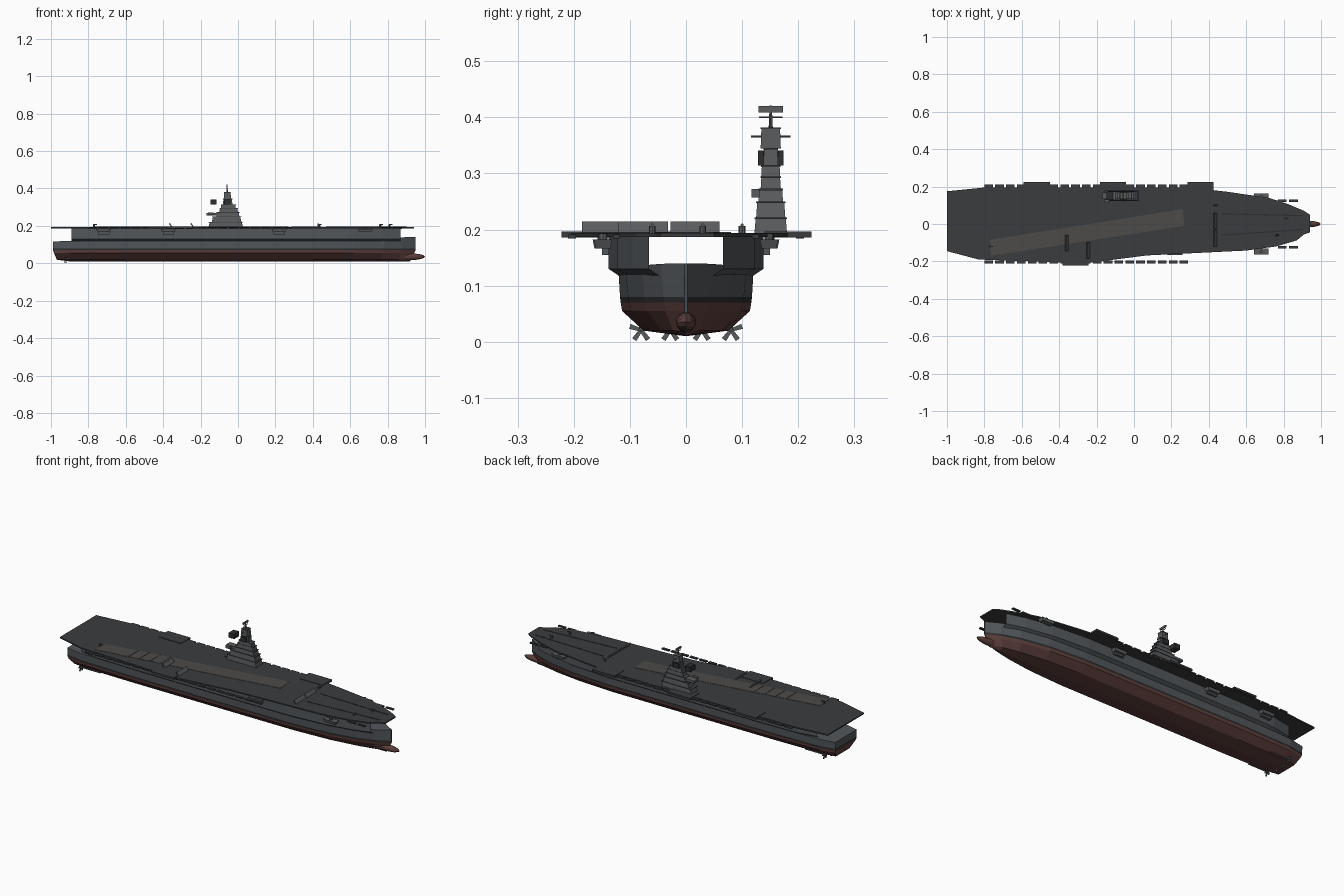
import bpy, bmesh, math
from mathutils import Matrix

if "Cube" in bpy.data.objects:
    bpy.data.objects.remove(bpy.data.objects["Cube"])


def mat(name, c):
    m = bpy.data.materials.new(name)
    m.diffuse_color = (*c, 1)
    m.use_nodes = True
    m.node_tree.nodes["Principled BSDF"].inputs["Base Color"].default_value = m.diffuse_color
    return m


HULL = mat("hull_grey", (0.085, 0.095, 0.105))
DECK = mat("deck_dark", (0.042, 0.045, 0.048))
BOOT = mat("waterline_black", (0.025, 0.026, 0.028))
RED = mat("bottom_red", (0.11, 0.05, 0.045))
STRIP = mat("runway_brown", (0.075, 0.07, 0.065))
STEEL = mat("tower_grey", (0.1, 0.105, 0.11))


def finish(name, bm, *mats):
    bmesh.ops.recalc_face_normals(bm, faces=bm.faces)
    me = bpy.data.meshes.new(name)
    bm.to_mesh(me)
    bm.free()
    ob = bpy.data.objects.new(name, me)
    for m in mats:
        me.materials.append(m)
    bpy.context.collection.objects.link(ob)
    return ob


def box(name, x, y, z, m, top=(1, 1), rot=None):
    """Box from (min, max) ranges; top scales the upper face, rot turns about its centre."""
    bm = bmesh.new()
    bmesh.ops.create_cube(bm, size=1)
    for v in bm.verts:
        if v.co.z > 0:
            v.co.x *= top[0]
            v.co.y *= top[1]
        v.co.x *= x[1] - x[0]
        v.co.y *= y[1] - y[0]
        v.co.z *= z[1] - z[0]
    M = Matrix.Translation((sum(x) / 2, sum(y) / 2, sum(z) / 2))
    bm.transform(M @ rot if rot else M)
    return finish(name, bm, m)


def slab(name, pts, z0, z1, m):
    bm = bmesh.new()
    f = bm.faces.new([bm.verts.new((x, y, z0)) for x, y in pts])
    r = bmesh.ops.extrude_face_region(bm, geom=[f])
    for v in r["geom"]:
        if isinstance(v, bmesh.types.BMVert):
            v.co.z = z1
    return finish(name, bm, m)


def rod(name, p, r, depth, m, axis="Z", seg=8, r2=None):
    bm = bmesh.new()
    bmesh.ops.create_cone(bm, cap_ends=True, segments=seg, radius1=r,
                          radius2=r if r2 is None else r2, depth=depth)
    R = {"Z": Matrix(), "X": Matrix.Rotation(math.pi / 2, 4, "Y"),
         "Y": Matrix.Rotation(math.pi / 2, 4, "X")}[axis]
    bm.transform(Matrix.Translation(p) @ R)
    return finish(name, bm, m)


# Main hull: lofted stations, coloured by level
stations = [(-0.99, .095, .117), (-0.9, .113, .119), (-0.6, .12, .12), (0.4, .12, .124),
            (0.62, .108, .13), (0.78, .08, .136), (0.88, .045, .139), (0.95, .003, .14)]
levels = [(.010, .0), (.020, .63), (.055, .95), (.070, .97), (.080, .98), (None, 1.0)]
bm = bmesh.new()
rings = []
for i, (x, b, top) in enumerate(stations):
    fine = max(0, (x - 0.5) / 0.45)
    half = []
    for z, k in levels:
        z = top if z is None else z
        w = b * k * (1 - 0.25 * fine * (top - z) / top)
        dx = -0.03 * fine * max(0, .07 - z) / .06
        if i == 0:
            dx = 0.025 * max(0, .07 - z) / .06
            z = max(z, .018)
        half.append((x + dx, w, z))
    pts = half[::-1] + [(a, -y, c) for a, y, c in half[1:]]
    rings.append([bm.verts.new(p) for p in pts])
n = len(rings[0])
for a, b in zip(rings, rings[1:]):
    for j in range(n):
        k = (j + 1) % n
        f = bm.faces.new((a[j], a[k], b[k], b[j]))
        lvl = 4 - j if j < 5 else j - 5
        f.material_index = 0 if j == n - 1 or lvl == 4 else 1 if lvl == 3 else 2
# Transom, one panel per colour band
r = rings[0]
for j in range(4):
    f = bm.faces.new((r[j], r[j + 1], r[n - 2 - j], r[n - 1 - j]))
    f.material_index = (0, 1, 2, 2)[j]
bm.faces.new((r[4], r[5], r[6])).material_index = 2
bm.faces.new(rings[-1])
finish("main_hull", bm, HULL, BOOT, RED)

# Bow bulb
bm = bmesh.new()
bmesh.ops.create_uvsphere(bm, u_segments=12, v_segments=8, radius=1)
bm.transform(Matrix.Translation((.92, 0, .035)) @ Matrix.Diagonal((.08, .018, .018, 1)))
finish("bow_bulb", bm, RED)

# Upper side galleries, open at both ends
for s, side in ((1, "left"), (-1, "right")):
    bm = bmesh.new()
    prev = None
    for x, b in ((-.89, .112), (-.78, .132), (-.5, .138), (.4, .138), (.62, .122), (.77, .095), (.87, .066)):
        cur = [bm.verts.new((x, s * y, z)) for y, z in ((b - .018, .118), (b, .13), (b, .187))]
        if prev:
            for j in range(2):
                bm.faces.new((prev[j], cur[j], cur[j + 1], prev[j + 1]))
        prev = cur
    finish("gallery_" + side, bm, HULL)

# Flight deck
slab("flight_deck", [(-1, -.145), (-.83, -.19), (-.4, -.205), (-.22, -.205), (.07, -.168), (.6, -.142),
                     (.76, -.12), (.87, -.088), (.91, -.055), (.94, -.045), (.94, .05), (.91, .07),
                     (.82, .108), (.72, .14), (.5, .172), (.3, .195), (-.8, .195), (-1, .175)],
     .187, .194, DECK)
slab("angled_runway", [(-.77, -.085), (.26, .08), (.27, -.01), (-.765, -.17)], .194, .1955, STRIP)
for y0, y1 in ((.055, .045), (-.06, -.03)):
    slab("catapult_track", [(.47, y0 - .003), (.9, y1 - .003), (.9, y1 + .003), (.47, y0 + .003)],
         .194, .1955, BOOT)
for i in range(4):
    x, y = -.58 + i * .06, -.097 + i * .01
    box("arrestor_wire", (x - .002, x + .002), (y - .045, y + .045), (.1955, .197), STRIP)

# Elevators
for x, y in ((-.52, .182), (-.113, .182), (.355, .182), (-.312, -.18)):
    box("elevator", (x - .07, x + .07), (y - .042, y + .042), (.186, .1965), DECK)

# Blast deflectors, leaning back
tilt = Matrix.Rotation(math.radians(-35), 4, "Y")
for x, y0, y1 in ((.435, -.12, -.032), (.435, -.028, .06), (-.36, -.145, -.06), (-.245, -.185, -.1)):
    box("blast_deflector", (x - .003, x + .003), (y0, y1), (.191, .215), STEEL, rot=tilt)

# Edge walkways
for s in (1, -1):
    for i in range(19):
        x = -.8 + i * .058
        if s > 0 and x > .26:
            continue
        box("edge_walkway", (x, x + .046), (s * .203 - .007, s * .203 + .007), (.184, .191), DECK)
    for x in (.77, .83):
        box("bow_walkway", (x, x + .046), (s * .124 - .006, s * .124 + .006), (.184, .191), DECK)

# Weapon sponsons with mounts
for s in (1, -1):
    for x in (-.718, -.372, .22, .68):
        y = s * (.148 if x > .6 else .15)
        box("sponson", (x - .033, x + .033), (y - .013, y + .013), (.166, .182), STEEL, top=(1.2, 1.25))
        rod("gun_mount", (x, y, .186), .008, .014, STEEL)
        if x < .6:
            box("sponson_bracket", (x - .03, x + .03), (s * .14 - .01, s * .14 + .01), (.155, .168), HULL)
for x, y in ((.76, -.06), (.81, .03), (-.77, -.12), (.43, .1)):
    rod("deck_fitting", (x, y, .2), .006, .013, STEEL)
    rod("fitting_head", (x + .006, y, .208), .003, .02, STEEL, "X")

# Island tower: stacked tapering tiers (x range, half width y, z range)
Y = .151
for x0, x1, h, z0, z1 in ((-.158, .027, .029, .194, .222), (-.14, .018, .026, .222, .25),
                          (-.115, .008, .022, .25, .273), (-.1, .0, .018, .273, .295),
                          (-.092, -.012, .017, .295, .315), (-.08, -.03, .013, .315, .345),
                          (-.075, -.038, .018, .345, .382)):
    box("island_tier", (x0, x1), (Y - h, Y + h), (z0, z1), STEEL, top=(.92, .92))
    box("tier_ledge", (x0, x1), (Y - h, Y + h), (z1 - .003, z1), DECK)
for s in (1, -1):
    box("radar_panel", (-.075, -.04), (Y + s * .018 - .005, Y + s * .018 + .005), (.314, .341), BOOT)
box("aft_radar_box", (-.148, -.114), (Y - .022, Y + .022), (.314, .341), BOOT)
box("aft_platform", (-.168, -.11), (Y - .018, Y + .018), (.255, .268), STEEL)
box("side_lookout", (-.16, -.13), (.117, .132), (.257, .272), STEEL)
rod("mast", (-.058, Y, .398), .004, .046, STEEL, r2=.002)
rod("lower_yard", (-.058, Y, .366), .0015, .07, STEEL, "Y")
rod("upper_yard", (-.058, Y, .4), .0015, .042, STEEL, "Y")
box("mast_radar", (-.061, -.055), (Y - .022, Y + .022), (.409, .42), STEEL)

# Propellers and shafts
for y, x in ((-.08, -.915), (-.028, -.925), (.028, -.925), (.08, -.915)):
    rod("propeller_hub", (x, y, .022), .005, .02, STEEL, "X")
    rod("propeller_shaft", (x + .06, y, .023), .003, .12, STEEL, "X")
    for k in range(5):
        a = Matrix.Rotation(math.radians(72 * k), 4, "X")
        b = box("propeller_blade", (-.002, .002), (-.003, .003), (0, .021), STEEL, top=(1, 1.5))
        b.matrix_world = Matrix.Translation((x, y, .021)) @ a
